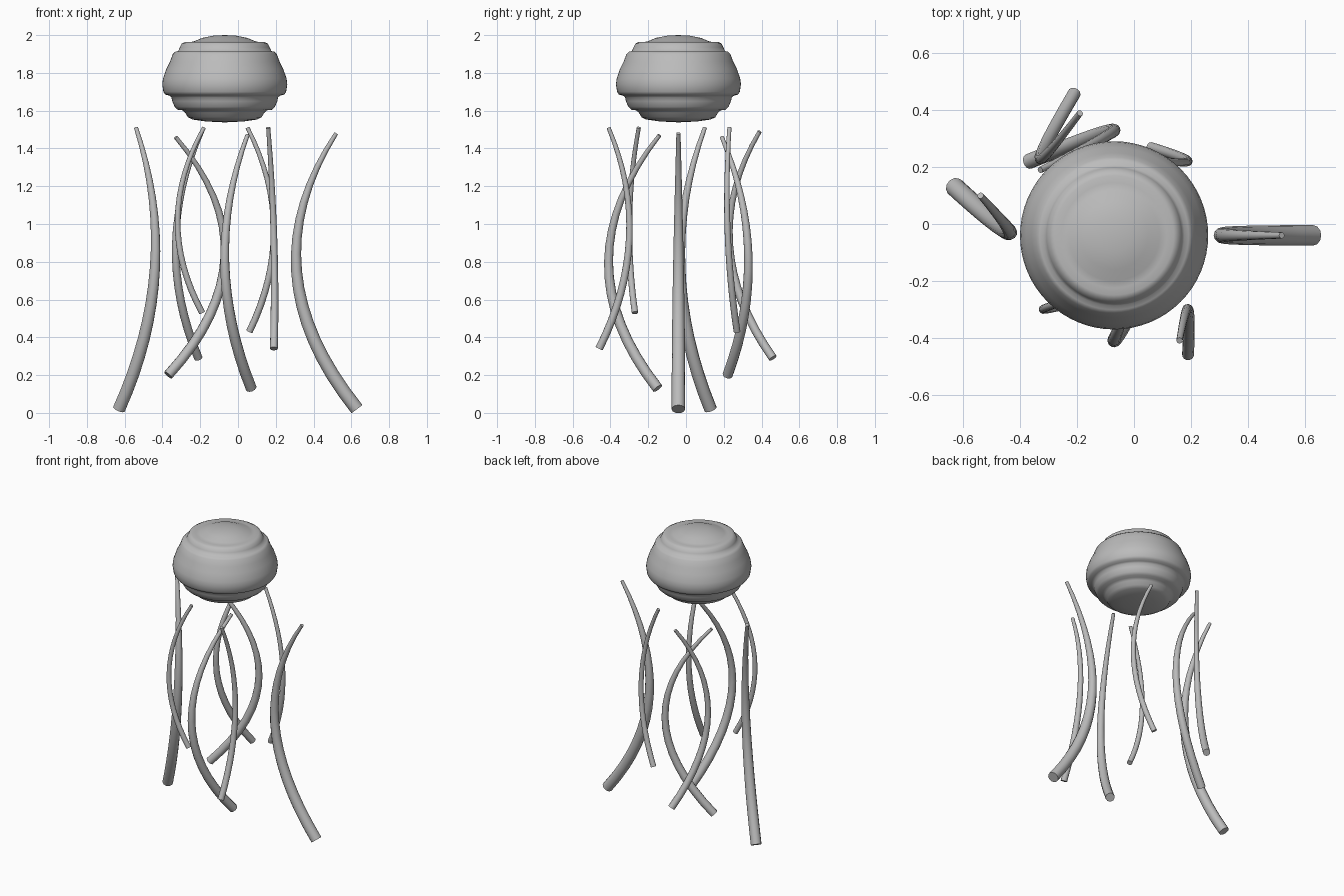
import bpy
import bmesh
import math
from mathutils import Vector, Matrix

cube = bpy.data.objects.get("Cube")
if cube:
    bpy.data.objects.remove(cube, do_unlink=True)


def make_material(name, colour):
    material = bpy.data.materials.new(name)
    material.use_nodes = True
    material.diffuse_color = colour
    material.node_tree.nodes["Principled BSDF"].inputs["Base Color"].default_value = colour
    return material


grey = make_material("soft_grey", (0.5, 0.5, 0.5, 1))
BELL_CENTRE = Vector((-0.07, -0.04, 0))


def activate(obj):
    bpy.ops.object.select_all(action="DESELECT")
    obj.select_set(True)
    bpy.context.view_layer.objects.active = obj


def smooth(obj, degrees):
    activate(obj)
    bpy.ops.object.shade_smooth_by_angle(angle=math.radians(degrees))


def lathe(name, profile, centre, steps=64):
    """Spin a (radius, height) profile around a vertical axis."""
    bm = bmesh.new()
    verts = [bm.verts.new((r, 0, z)) for r, z in profile]
    edges = [bm.edges.new(pair) for pair in zip(verts, verts[1:])]
    bmesh.ops.spin(bm, geom=verts + edges, cent=(0, 0, 0), axis=(0, 0, 1),
                   angle=math.tau, steps=steps)
    bmesh.ops.remove_doubles(bm, verts=bm.verts, dist=0.0005)
    bmesh.ops.recalc_face_normals(bm, faces=bm.faces)
    bmesh.ops.transform(bm, matrix=Matrix.Translation(centre), verts=bm.verts)
    mesh = bpy.data.meshes.new(name)
    bm.to_mesh(mesh)
    bm.free()
    obj = bpy.data.objects.new(name, mesh)
    bpy.context.collection.objects.link(obj)
    mesh.materials.append(grey)
    smooth(obj, 60)
    return obj


def tentacle(name, top, middle, bottom, thickness, steps=16):
    """Tapered tube along a parabola through three points."""
    top, middle, bottom = Vector(top), Vector(middle), Vector(bottom)
    middle.z = (top.z + bottom.z) / 2
    control = middle * 2 - (top + bottom) / 2
    curve = bpy.data.curves.new(name, "CURVE")
    curve.dimensions = "3D"
    curve.bevel_depth = 1
    curve.bevel_resolution = 4
    curve.use_fill_caps = True
    spline = curve.splines.new("POLY")
    spline.points.add(steps)
    tip = 0.011
    for i, point in enumerate(spline.points):
        t = i / steps
        place = top * (1 - t) ** 2 + control * 2 * t * (1 - t) + bottom * t * t
        point.co = (*place, 1)
        point.radius = tip + (thickness - tip) * math.sin(t * math.pi / 2)
    obj = bpy.data.objects.new(name, curve)
    bpy.context.collection.objects.link(obj)
    curve.materials.append(grey)
    activate(obj)
    bpy.ops.object.convert(target="MESH")
    smooth(bpy.context.object, 45)


# Rippled bell: crown, shoulder ring, wide belly, lower ring, underside
bell_profile = [
    (0, 2), (.06, 1.997), (.12, 1.985), (.16, 1.968), (.185, 1.962),
    (.21, 1.964), (.228, 1.955), (.238, 1.935), (.247, 1.915),
    (.262, 1.912), (.275, 1.9), (.29, 1.86), (.31, 1.82), (.327, 1.77),
    (.331, 1.74), (.325, 1.7), (.315, 1.685), (.295, 1.68),
    (.283, 1.672), (.278, 1.65), (.265, 1.62), (.25, 1.605),
    (.225, 1.602), (.21, 1.59), (.195, 1.565), (.17, 1.553),
    (.1, 1.543), (0, 1.538)]
lathe("bell", bell_profile, BELL_CENTRE)

# Hanging tentacles: top, middle (height is filled in), bottom, thickness
tentacles = {
    "right_tentacle": ((-.54, .1, 1.51), (-.44, -.03, 0), (-.63, .13, .02), .034),
    "back_right_tentacle": ((-.33, .19, 1.46), (-.07, .33, 0), (-.37, .22, .2), .027),
    "back_outer_tentacle": ((-.19, .39, 1.49), (-.33, .23, 0), (-.21, .46, .29), .023),
    "front_right_tentacle": ((-.18, -.25, 1.51), (-.32, -.3, 0), (-.19, -.27, .53), .017),
    "front_tentacle": ((.05, -.14, 1.47), (-.07, -.41, 0), (.07, -.15, .13), .029),
    "back_left_tentacle": ((.05, .23, 1.51), (.19, .22, 0), (.06, .27, .43), .018),
    "front_left_tentacle": ((.16, -.41, 1.51), (.19, -.3, 0), (.19, -.46, .34), .021),
    "left_tentacle": ((.52, -.04, 1.48), (.31, -.04, 0), (.63, -.04, .02), .036),
}
for name, (top, middle, bottom, thickness) in tentacles.items():
    tentacle(name, top, middle, bottom, thickness)
